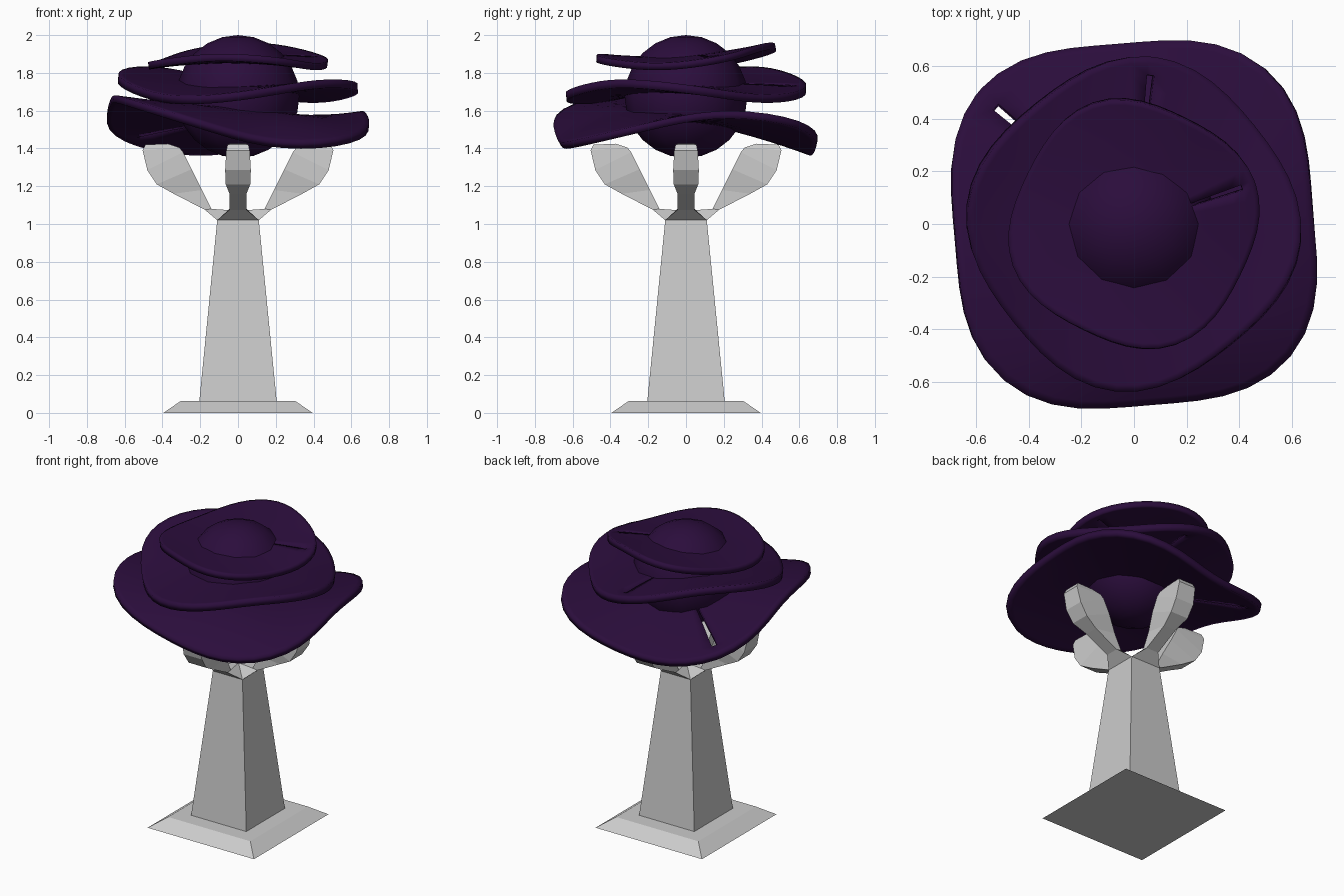
import bpy, bmesh
from math import sin, cos, radians, pi

if "Cube" in bpy.data.objects:
    bpy.data.objects.remove(bpy.data.objects["Cube"])

purple = bpy.data.materials.new("dark_purple")
purple.diffuse_color = (0.024, 0.004, 0.045, 1)
purple.use_nodes = True
purple.node_tree.nodes["Principled BSDF"].inputs["Base Color"].default_value = purple.diffuse_color


def finish(bm, name, mat=None):
    bmesh.ops.recalc_face_normals(bm, faces=bm.faces)
    me = bpy.data.meshes.new(name)
    bm.to_mesh(me)
    bm.free()
    ob = bpy.data.objects.new(name, me)
    bpy.context.collection.objects.link(ob)
    if mat:
        me.materials.append(mat)
    return ob


def loft(name, rings):
    """Capped loft through rings of equal vertex count."""
    bm = bmesh.new()
    vs = [[bm.verts.new(p) for p in r] for r in rings]
    n = len(vs[0])
    for a, b in zip(vs, vs[1:]):
        for i in range(n):
            j = (i + 1) % n
            bm.faces.new((a[i], a[j], b[j], b[i]))
    bm.faces.new(vs[0])
    bm.faces.new(vs[-1])
    return finish(bm, name)


def square(h, z):
    return [(-h, -h, z), (h, -h, z), (h, h, z), (-h, h, z)]


# square plinth and tapered column
loft("plinth", [square(0.395, 0), square(0.305, 0.062)])
loft("column", [square(0.205, 0.06), square(0.11, 1.02)])

# four faceted arms: inner r, inner z, inner half width, outer r, outer z, outer half width
SECTIONS = [
    (0.0, 1.07, 0.01, 0.11, 1.02, 0.11),
    (0.14, 1.08, 0.045, 0.175, 1.075, 0.045),
    (0.19, 1.18, 0.045, 0.34, 1.16, 0.045),
    (0.245, 1.29, 0.06, 0.43, 1.21, 0.065),
    (0.29, 1.38, 0.06, 0.48, 1.285, 0.068),
    (0.31, 1.405, 0.055, 0.505, 1.39, 0.062),
    (0.37, 1.425, 0.045, 0.49, 1.42, 0.055),
]
for k in range(4):
    c, s = cos(k * pi / 2), sin(k * pi / 2)
    rings = []
    for ri, zi, wi, ro, zo, wo in SECTIONS:
        quad = [(ri, -wi, zi), (ro, -wo, zo), (ro, wo, zo), (ri, wi, zi)]
        rings.append([(x * c - y * s, x * s + y * c, z) for x, y, z in quad])
    loft(f"arm_{k + 1}", rings)

# central bulb
bm = bmesh.new()
bmesh.ops.create_uvsphere(bm, u_segments=12, v_segments=12, radius=0.325)
bmesh.ops.translate(bm, verts=bm.verts, vec=(0, 0, 1.675))
finish(bm, "bulb", purple)


def petal_layer(name, slit, r0, corner, zc, drop, wave, tilt, tilt_dir, thick, lift=0):
    """Wavy rounded-square disc with one radial slit; lift raises the inner front half."""
    bm = bmesh.new()
    angles = [slit - 1.4, slit + 1.4] + [slit + 7.5 * i for i in range(1, 48)]
    radii = [0.2, 0.4, 0.55, 0.7, 0.8, 0.89, 0.96, 1.0]
    grid = []
    for f in radii:
        ring = []
        for a in angles:
            r = f * (r0 + corner * cos(radians(4 * (a - slit))))
            z = zc + f * f * (drop + wave * cos(radians(2 * (a - slit - 62))))
            z += f * tilt * cos(radians(a - tilt_dir))
            z -= 4 * f * (1 - f) * lift * sin(radians(a))
            ring.append(bm.verts.new((r * cos(radians(a)), r * sin(radians(a)), z)))
        grid.append(ring)
    n = len(angles)
    for k in range(len(radii) - 1):
        for i in range(n):
            if i == 0 and k < 5:
                continue
            j = (i + 1) % n
            bm.faces.new((grid[k][i], grid[k][j], grid[k + 1][j], grid[k + 1][i]))
    ob = finish(bm, name, purple)
    mod = ob.modifiers.new("thickness", 'SOLIDIFY')
    mod.thickness = thick
    mod.offset = 0
    return ob


# three stacked petal layers, each turned about 60 degrees
petal_layer("lower_petals", 140, 0.726, 0.045, 1.57, -0.06, 0.11, 0.045, 225, 0.04, 0.03)
petal_layer("middle_petals", 84, 0.612, 0.025, 1.72, 0.0, 0.058, 0.035, 140, 0.045)
petal_layer("upper_petals", 19, 0.465, 0.02, 1.875, 0.0, 0.037, 0.03, 85, 0.038)

# smooth shading on the flower only
for ob in bpy.context.scene.objects:
    ob.select_set(ob.name == "bulb" or ob.name.endswith("petals"))
bpy.context.view_layer.objects.active = bpy.data.objects["bulb"]
bpy.ops.object.shade_smooth_by_angle(angle=radians(35))
